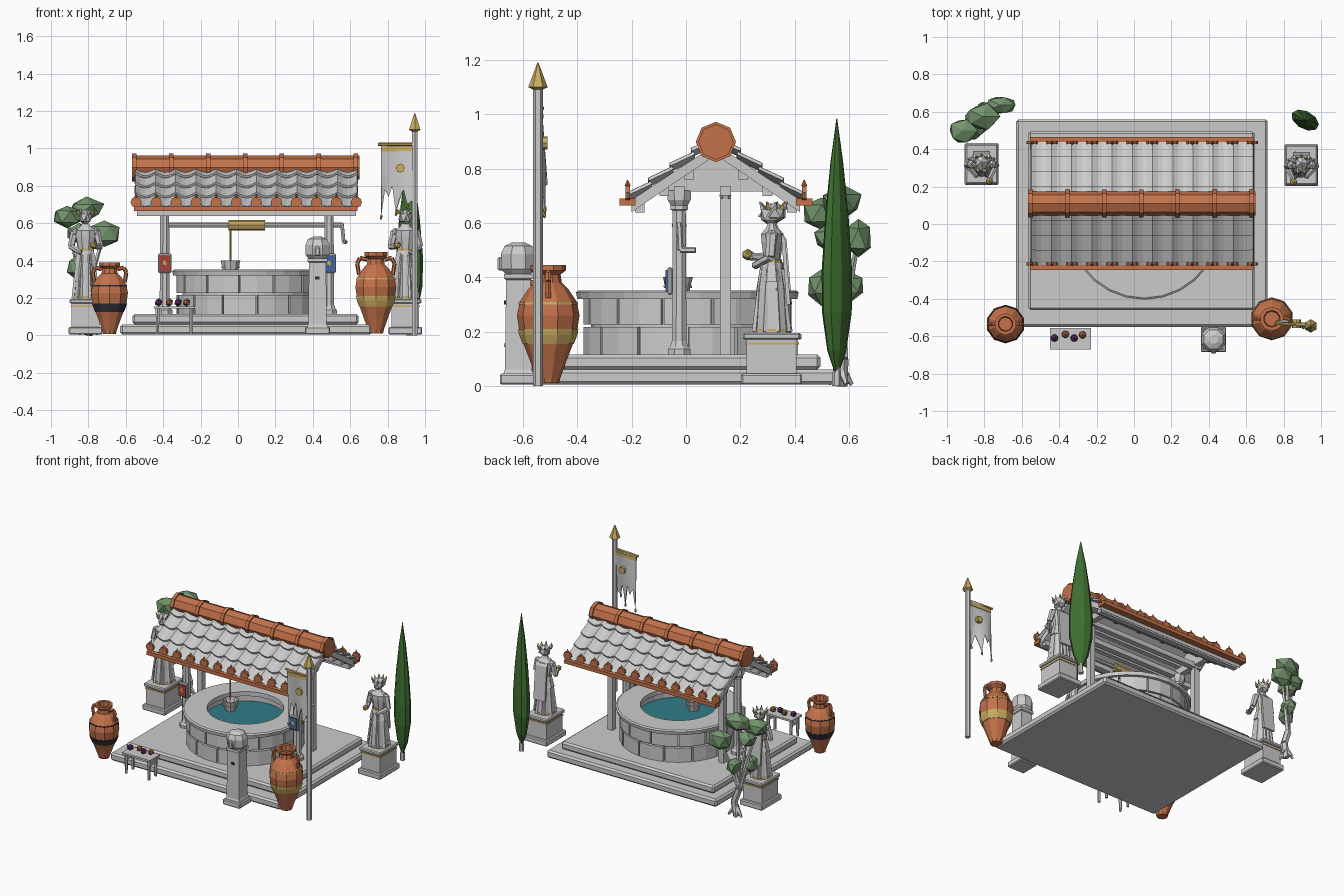
import bpy, bmesh, math, random
from mathutils import Vector, Matrix

if "Cube" in bpy.data.objects:
    bpy.data.objects.remove(bpy.data.objects["Cube"])
random.seed(4)
COL = dict(clay=(.55, .17, .07), gold=(.6, .42, .12), leaf=(.05, .16, .03), olive=(.17, .3, .15), water=(.03, .2, .24),
           plum=(.11, .03, .13), rust=(.4, .13, .05), red=(.4, .05, .04), blue=(.04, .13, .4), black=(.03, .03, .04))
MATS = {}

def finish(name, bm, mat=None, loc=(0, 0, 0), rz=0):
    bmesh.ops.recalc_face_normals(bm, faces=bm.faces)
    me = bpy.data.meshes.new(name)
    bm.to_mesh(me)
    bm.free()
    ob = bpy.data.objects.new(name, me)
    ob.location = loc
    ob.rotation_euler[2] = rz
    bpy.context.collection.objects.link(ob)
    if mat:
        if mat not in MATS:
            MATS[mat] = bpy.data.materials.new(mat)
            MATS[mat].diffuse_color = (*COL[mat], 1)
        me.materials.append(MATS[mat])
    return ob

def box(name, x0, x1, y0, y1, z0, z1, mat=None, bevel=0):
    bm = bmesh.new()
    bmesh.ops.create_cube(bm, size=1)
    for v in bm.verts:
        v.co = Vector((x0 + (v.co.x + .5) * (x1 - x0), y0 + (v.co.y + .5) * (y1 - y0), z0 + (v.co.z + .5) * (z1 - z0)))
    if bevel:
        bmesh.ops.bevel(bm, geom=bm.edges[:], offset=bevel, segments=1, affect='EDGES')
    return finish(name, bm, mat)

def lathe(name, prof, n, loc, mat=None, sy=1, rz=0, closed=False):
    # prof: (radius, z) rows; ends capped unless the section is a closed loop
    bm = bmesh.new()
    rings = [[bm.verts.new((r * math.cos(2 * math.pi * (i + .5) / n), sy * r * math.sin(2 * math.pi * (i + .5) / n), z))
              for i in range(n)] for r, z in prof]
    for a, b in zip(rings, rings[1:] + (rings[:1] if closed else [])):
        for i in range(n):
            j = (i + 1) % n
            bm.faces.new((a[i], a[j], b[j], b[i]))
    if not closed:
        bm.faces.new(rings[0])
        bm.faces.new(rings[-1])
    return finish(name, bm, mat, loc, rz)

def rod(name, p, q, r1, r2=None, n=6, mat=None):
    p, q = Vector(p), Vector(q)
    bm = bmesh.new()
    m = Matrix.Translation((p + q) / 2) @ (q - p).to_track_quat('Z', 'Y').to_matrix().to_4x4()
    bmesh.ops.create_cone(bm, cap_ends=True, segments=n, radius1=r1, radius2=r1 if r2 is None else r2, depth=(q - p).length, matrix=m)
    return finish(name, bm, mat)

def path(name, pts, r, n=6, mat=None):
    for i, (p, q) in enumerate(zip(pts, pts[1:])):
        rod(f"{name}_{i + 1}", p, q, r, n=n, mat=mat)

def blob(name, loc, size, mat=None, sub=1, jit=0):
    bm = bmesh.new()
    bmesh.ops.create_icosphere(bm, subdivisions=sub, radius=1)
    for v in bm.verts:
        v.co = Vector(c * s * (1 + random.uniform(-jit, jit)) for c, s in zip(v.co, size))
    return finish(name, bm, mat, loc)

def prism(name, yz, x0, x1, mat=None):
    bm = bmesh.new()
    a, b = [[bm.verts.new((x, y, z)) for y, z in yz] for x in (x0, x1)]
    bm.faces.new(a)
    bm.faces.new(b)
    for i in range(len(yz)):
        j = (i + 1) % len(yz)
        bm.faces.new((a[i], a[j], b[j], b[i]))
    return finish(name, bm, mat)

# stepped platform
box("lower_step", -.63, .715, -.55, .56, .005, .06, bevel=.012)
box("upper_step", -.565, .645, -.46, .495, .06, .115, bevel=.012)

# well: core, two courses of blocks, rim, water
W = (.055, .005, 0)
lathe("well_core", [(.355, .11), (.355, .33), (.27, .33), (.27, .11)], 26, W, closed=True)
for c, (z0, z1) in enumerate([(.115, .216), (.226, .322)]):
    for k in range(13):
        bm = bmesh.new()
        cs = []
        for s in range(3):
            a = 2 * math.pi * (k + c * .5 + .03 + s * .47) / 13
            cs.append([bm.verts.new((r * math.cos(a), r * math.sin(a), z)) for r, z in ((.34, z0), (.385, z0), (.385, z1), (.34, z1))])
        for a, b in zip(cs, cs[1:]):
            for i in range(4):
                bm.faces.new((a[i], a[(i + 1) % 4], b[(i + 1) % 4], b[i]))
        bm.faces.new(cs[0])
        bm.faces.new(cs[-1])
        finish(f"well_block_{c}_{k}", bm, None, W)
lathe("well_rim", [(.25, .32), (.405, .32), (.41, .345), (.40, .352), (.25, .352)], 26, W, closed=True)
lathe("water", [(.265, .27), (.265, .28)], 26, W, "water")

# columns, rear posts, tablets, gable trusses
for x, mat in ((-.392, "red"), (.487, "blue")):
    lathe("front_column", [(.045, .115), (.045, .135), (.036, .145), (.029, .165), (.026, .645), (.036, .65), (.034, .665),
                           (.046, .685), (.046, .72)], 8, (x, -.025, 0))
    box("rear_post", x - .02, x + .02, .125, .165, .115, .69)
    lathe("post_cap", [(.018, .69), (.022, .7), (.016, .72)], 6, (x, .145, 0))
    box("tablet_frame", x - .037, x + .037, -.068, -.05, .335, .437, bevel=.006)
    box("tablet_panel", x - .028, x + .028, -.075, -.066, .345, .427, mat)
    blob("tablet_emblem", (x, -.076, .386), (.013, .005, .018), "gold")
    prism("gable_truss", [(-.09, .715), (.31, .715), (.31, .74), (.11, .88), (-.09, .74)], x - .02, x + .02)
for y in (-.025, .145):
    box("top_beam", -.43, .53, y - .02, y + .02, .70, .735)

# windlass, rope, bucket
rod("axle", (-.40, -.025, .59), (.56, -.025, .59), .014, n=8)
rod("rope_coil", (-.05, -.025, .59), (.145, -.025, .59), .028, n=8, mat="gold")
path("crank", [(.555, -.025, .6), (.565, -.02, .5), (.575, .035, .5)], .011)
rod("rope", (-.04, -.03, .58), (-.04, -.03, .40), .005, mat="gold")
lathe("bucket", [(.037, .325), (.055, .4), (.047, .4), (.032, .335)], 10, (-.04, -.03, 0))
lathe("bucket_hoop", [(.045, .36), (.051, .36), (.053, .37), (.047, .37)], 10, (-.04, -.03, 0), closed=True)

# roof: slabs, purlins, sagging tile courses, eaves
X0, X1, RY = -.55, .64, .11
PITCH = (X1 - X0) / 11
for s, side in ((-1, "front"), (1, "back")):
    prism(side + "_roof_deck", [(RY, .89), (RY + s * .31, .685), (RY + s * .31, .64), (RY, .85)], X0 + .01, X1 - .01)
    for d in (.1, .19, .28):
        z = .85 - d * .68
        prism(side + "_purlin", [(RY + s * (d - .018), z + .02), (RY + s * (d + .018), z + .01), (RY + s * (d + .018), z - .022),
                                 (RY + s * (d - .018), z - .022)], X0 + .02, X1 - .02)
    for row in range(4):
        bm = bmesh.new()
        g = []
        for d, lift in ((row * .079, .004), (row * .079 + .09, .024)):
            g.append([bm.verts.new((X0 + PITCH * i / 4, RY + s * d, .908 - d * .69 + lift - .022 * math.sin(math.pi * (i % 4) / 4)))
                      for i in range(45)])
        for i in range(44):
            bm.faces.new((g[0][i], g[0][i + 1], g[1][i + 1], g[1][i]))
        ob = finish(f"{side}_tiles_{row + 1}", bm)
        md = ob.modifiers.new("thick", 'SOLIDIFY')
        md.thickness = .012
        md.offset = 0
    ye = RY + s * .325
    box(side + "_eave_strip", X0 - .005, X1, ye - .03, ye + .03, .665, .69, "clay")
    for i in range(12):
        x = X0 + .005 + PITCH * i * .99
        rod(side + "_eave_disc", (x, ye - .008, .712), (x, ye + .008, .712), .03, n=8, mat="clay")
        rod(side + "_eave_peak", (x, ye, .735), (x, ye, .758), .012, 0.002, n=4, mat="clay")
rod("ridge_tile", (-.565, RY, .898), (.65, RY, .898), .065, n=8, mat="clay")
for i in range(7):
    x = -.555 + i * .1975
    rod("ridge_ring", (x - .012, RY, .898), (x + .012, RY, .898), .074, n=8, mat="clay")

# two-handled jars
def jar(name, x, y, k, h, band, z0, z1):
    prof = [(.04, .01), (.045, .03), (.07, .1), (.105, .19), (.115, .26), (.105, .31), (.075, .355), (.05, .38), (.045, .41),
            (.065, .425), (.065, .445), (.045, .445), (.04, .4)]
    prof = [(r * k, z * h) for r, z in prof]
    lathe(name, prof, 10, (x, y, 0), "clay")
    def rad(z):
        for (r0, a), (r1, b) in zip(prof, prof[1:]):
            if a <= z <= b:
                return r0 + (r1 - r0) * (z - a) / (b - a) + .003
    zs = [z0] + [z for r, z in prof[:6] if z0 < z < z1] + [z1]
    lathe(name + "_band", [(rad(z), z) for z in zs], 10, (x, y, 0), band)
    lathe(name + "_stripe", [(rad(.3 * h), .3 * h), (rad(.308 * h), .308 * h)], 10, (x, y, 0), band)
    for s in (-1, 1):
        path(name + "_handle", [(x + s * a * k, y, z * h) for a, z in ((.045, .405), (.085, .415), (.1, .385), (.09, .325))], .011, mat="clay")

jar("left_jar", -.687, -.535, .9, .875, "black", .125, .17)
jar("right_jar", .737, -.507, 1, 1, "gold", .155, .21)

# fruit table
box("table_top", -.45, -.23, -.67, -.555, .143, .156)
for x in (-.43, -.25):
    for y in (-.65, -.575):
        rod("table_leg", (x, y, .005), (x, y, .145), .009, .012)
    box("table_stretcher", x - .006, x + .006, -.65, -.575, .1, .12)
for x, y, m in ((-.425, -.61, "plum"), (-.367, -.59, "rust"), (-.32, -.61, "plum"), (-.275, -.593, "rust")):
    blob("fruit", (x, y, .177), (.022,) * 3, m)

# short pillar with rounded head
hx, hy = .425, -.617
box("pillar_base", hx - .068, hx + .068, hy - .068, hy + .066, .005, .045, bevel=.006)
lathe("pillar_shaft", [(.08, .04), (.07, .06), (.064, .39), (.074, .395), (.074, .412)], 4, (hx, hy, 0))
lathe("pillar_head", [(.05, .41), (.068, .43), (.07, .485), (.055, .515), (.025, .528)], 8, (hx, hy, 0))
box("pillar_face", hx - .014, hx + .014, hy - .076, hy - .05, .425, .475, bevel=.006)
box("pillar_notch", hx - .012, hx + .012, hy - .053, hy - .045, .3, .315, "black")

# banner
BX, BY = .945, -.545
rod("banner_pole", (BX, BY, 0), (BX, BY, 1.1), .018, n=6)
lathe("banner_finial", [(.016, 1.09), (.036, 1.1), (.03, 1.115), (.002, 1.19)], 6, (BX, BY, 0), "gold")
rod("banner_bar", (.75, BY + .015, 1.022), (.95, BY, 1.022), .009, mat="gold")
def cloth_y(x, z):
    return BY + .012 + .03 * (1 - (z - .62) / .4) * math.sin((x - .75) * 28)
def cloth(name, xs, tops, bots, mat, th, rows=5):
    bm = bmesh.new()
    g = []
    for x, t, b in zip(xs, tops, bots):
        zs = [t + (b - t) * j / rows for j in range(rows + 1)]
        g.append([bm.verts.new((x, cloth_y(x, z), z)) for z in zs])
    for a, b in zip(g, g[1:]):
        for j in range(rows):
            bm.faces.new((a[j], b[j], b[j + 1], a[j + 1]))
    ob = finish(name, bm, mat)
    md = ob.modifiers.new("thick", 'SOLIDIFY')
    md.thickness = th
    md.offset = 0
xs = [.765, .785, .805, .825, .845, .865, .885, .905, .93]
hem = [.64, .78, .74, .8, .66, .73, .78, .7, .72]
cloth("banner_cloth", xs, [1.02] * 9, hem, None, .006)
cloth("banner_trim", xs, [1.01] * 9, [.985] * 9, "gold", .012, 1)
for i in (0, 4, 7):
    x, z = xs[i], hem[i]
    blob("banner_tassel", (x, cloth_y(x, z), z - .008), (.008, .008, .016), "gold")
rod("banner_emblem", (.868, BY - .01, .895), (.868, BY + .035, .895), .024, n=8, mat="gold")

# robed statues on plinths
def statue(tag, x, y, m):
    n = tag + "_statue_"
    box(n + "foot", x - .09, x + .09, y - .112, y + .112, .005, .045, bevel=.006)
    box(n + "plinth", x - .074, x + .074, y - .092, y + .092, .04, .172)
    box(n + "plinth_line", x - .078, x + .078, y - .096, y + .096, .152, .16, "gold")
    box(n + "plinth_cap", x - .085, x + .085, y - .105, y + .105, .17, .195, bevel=.006)
    lathe(n + "robe", [(.07, .195), (.066, .25), (.058, .36), (.044, .44), (.04, .455)], 10, (x, y, 0), sy=.95)
    lathe(n + "hem", [(.0715, .2), (.071, .21)], 10, (x, y, 0), "gold", sy=.95)
    lathe(n + "tunic", [(.066, .385), (.048, .45), (.042, .465), (.056, .53), (.058, .56), (.03, .582), (.02, .6)], 8, (x, y, 0), sy=.72)
    lathe(n + "belt", [(.046, .455), (.046, .466)], 8, (x, y, 0), "gold", sy=.78)
    for i in range(8):
        a = math.pi * (i + .5) / 4
        c, s = math.cos(a), math.sin(a)
        rod(n + "fold", (x + .07 * c, y + .067 * s, .2), (x + .047 * c, y + .042 * s, .43), .011, .006, n=4)
    blob(n + "head", (x, y - .004, .63), (.035, .04, .043), None, 1)
    blob(n + "hair", (x, y + .012, .637), (.041, .04, .04), None, 1)
    rod(n + "nose", (x, y - .045, .622), (x, y - .036, .638), .006, .003, n=4)
    for i in range(9):
        a = math.pi * (-.35 + i * 1.7 / 8)
        c, s = math.cos(a), math.sin(a)
        rod(n + "wreath_leaf", (x + .037 * c, y + .004 + .04 * s, .652), (x + .052 * c, y + .004 + .055 * s, .678), .011, .001, n=4,
            mat="gold" if i % 2 else None)
    for s in (-1, 1):
        el = (x + s * .078, y - .005, .475)
        hand = (x + s * .045, y - .075, .475) if s == m else (x + s * .03, y - .06, .445)
        blob(n + "shoulder", (x + s * .055, y, .552), (.025, .026, .024))
        rod(n + "upper_arm", (x + s * .058, y, .555), el, .021, .018)
        rod(n + "forearm", el, hand, .017, .013)
        blob(n + "hand", hand, (.015, .015, .015))
    blob(n + "orb", (x + m * .042, y - .09, .483), (.021,) * 3, "gold")
    prism(n + "cloak", [(y + .035, .56), (y + .05, .54), (y + .07, .3), (y + .055, .3)], x - .045, x + .045)

statue("left", -.815, .32, 1)
statue("right", .895, .315, -1)

# cypress
rod("cypress_trunk", (.915, .555, 0), (.915, .555, .08), .018, .013)
lathe("cypress_foliage", [(.012, .05), (.05, .13), (.078, .27), (.08, .42), (.062, .62), (.034, .82), (.002, .985)], 9,
      (.915, .555, 0), "leaf", sy=.6, rz=-.5)

# gnarled tree with leaf clumps
fork = Vector((-.82, .57, .2))
path("tree_trunk", [(-.8, .57, 0), (-.785, .575, .1), fork], .024, n=6)
for dx, dy in ((.05, .02), (-.05, .015), (.01, -.045), (-.02, .04)):
    rod("tree_root", (-.8 + dx, .57 + dy, .006), (-.795, .57, .07), .008, .02, n=5)
clumps = [(-.915, .5, .635, .085, .07, .065), (-.81, .575, .675, .1, .075, .06), (-.715, .635, .545, .09, .055, .08),
          (-.85, .53, .545, .08, .06, .05), (-.86, .5, .37, .055, .055, .07), (-.8, .6, .37, .05, .065, .06)]
for cx, cy, cz, sx, sy, sz in clumps:
    c = Vector((cx, cy, cz))
    rod("tree_branch", fork, c, .017, .008, n=5)
    blob("leaf_clump", c, (sx, sy, sz), "olive", 1, .16)

for m in bpy.data.materials:
    if m.users and not m.is_grease_pencil:
        m.use_nodes = True
        m.node_tree.nodes["Principled BSDF"].inputs["Base Color"].default_value = m.diffuse_color
